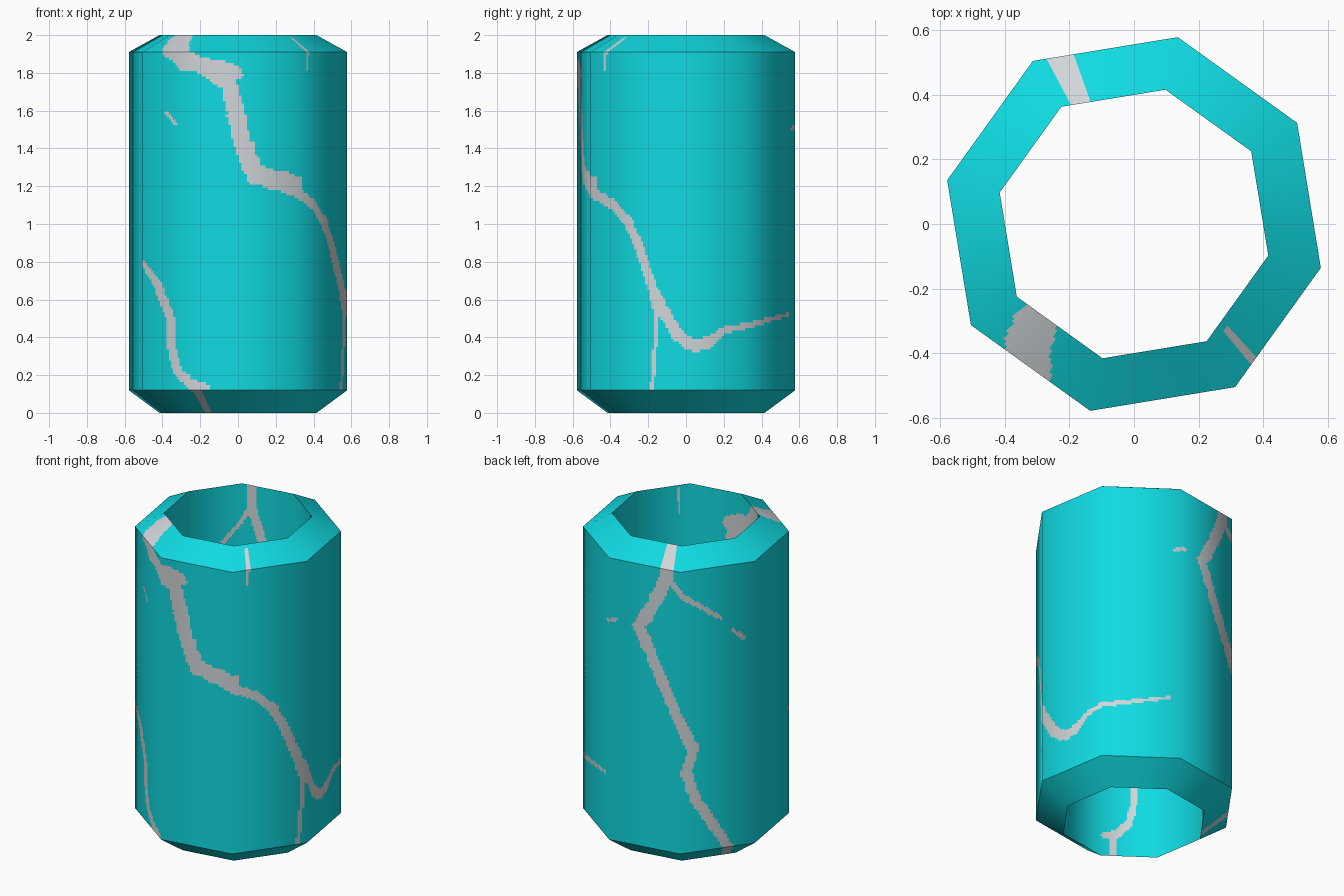
import bpy, bmesh, math
from mathutils import Vector, noise

if "Cube" in bpy.data.objects:
    bpy.data.objects.remove(bpy.data.objects["Cube"])

SIDES, SUB, STEP = 8, 32, 0.0143
R_OUT, R_IN = 0.594, 0.427
Z_LOW, Z_HIGH, TOP = 0.12, 1.91, 2.0
START = math.radians(-13.2)
SIDE = 2 * R_OUT * math.sin(math.pi / SIDES)


def material(name, rgb):
    m = bpy.data.materials.new(name)
    m.diffuse_color = (*rgb, 1)
    m.use_nodes = True
    m.node_tree.nodes["Principled BSDF"].inputs["Base Color"].default_value = m.diffuse_color
    return m


SEGMENTS = []


def vein(w0, w1, *points):
    """Path of (side number + fraction, height), half width going from w0 to w1."""
    n = len(points) - 1
    for i in range(n):
        SEGMENTS.append((points[i], points[i + 1],
                         w0 + (w1 - w0) * i / n, w0 + (w1 - w0) * (i + 1) / n))


# Front vein from the rim
vein(.062, .042, (5.25, 2), (5.6, 1.865), (6.27, 1.8))
vein(.038, .055, (5.96, 1.8), (6.2, 1.74), (6.34, 1.45), (6.5, 1.26), (6.97, 1.21))
# Right side vein, its thin tail and its branch
vein(.026, .033, (6.97, 1.17), (7.34, 1.1), (7.55, 1), (7.69, .88),
     (7.9, .65), (8.19, .42), (8.37, .36), (8.57, .37))
vein(.024, .01, (8.57, .37), (8.75, .44), (9.85, .52))
vein(.018, .012, (7.88, .63), (7.95, .5), (7.88, .13))
# Front left vein
vein(.013, .027, (5, .8), (5.22, .67))
vein(.027, .03, (5.22, .67), (5.42, .48), (5.41, .35), (5.5, .22), (5.78, .12), (5.78, 0))
vein(.03, .016, (5.7, .15), (5.95, .135))
# Back vein and its branch
vein(.043, .03, (2.82, 2), (2.81, 1.86), (2.59, 1.645), (2.42, 1.52), (2.64, 1.3),
     (2.97, .975), (3.18, .765), (3.08, .63), (3.2, .46), (3.8, 0))
vein(.021, .013, (2.88, 1.83), (3.04, 1.75), (3.54, 1.585))
# Loose flecks
vein(.008, .016, (3.7, 1.5), (3.85, 1.44))
vein(.01, .012, (1.92, 1.5), (2.1, 1.53))
vein(.016, .009, (7.22, 1.97), (7.2, 1.82))
vein(.01, .014, (5.33, 1.59), (5.47, 1.53))


def in_vein(u, z):
    rough = None
    for (u0, z0), (u1, z1), w0, w1 in SEGMENTS:
        if not min(z0, z1) - .08 < z < max(z0, z1) + .08:
            continue
        for v in (u, u + SIDES):
            if not min(u0, u1) - .2 < v < max(u0, u1) + .2:
                continue
            dx, dz = (u1 - u0) * SIDE, z1 - z0
            px, pz = (v - u0) * SIDE, z - z0
            t = min(1, max(0, (px * dx + pz * dz) / (dx * dx + dz * dz)))
            if rough is None:
                rough = 1 + .25 * noise.noise(Vector((u * 10, z * 22, 0)))
            if math.hypot(px - t * dx, pz - t * dz) < (w0 + (w1 - w0) * t) * rough:
                return True
    return False


# Closed section of the tube: outer wall, top chamfer, inner wall, bottom chamfer
corners = [(R_OUT, Z_LOW), (R_OUT, Z_HIGH), (R_IN, TOP), (R_IN, 0)]
profile, zone = [], []
for k, (r0, z0) in enumerate(corners):
    r1, z1 = corners[(k + 1) % 4]
    n = round(math.hypot(r1 - r0, z1 - z0) / STEP)
    for i in range(n):
        profile.append((r0 + (r1 - r0) * i / n, z0 + (z1 - z0) * i / n))
        zone.append(k)

# Unit octagon outline, each side split into small steps
outline = []
for s in range(SIDES):
    a, b = (Vector((math.cos(START + k * math.tau / SIDES),
                    math.sin(START + k * math.tau / SIDES))) for k in (s, s + 1))
    outline += [a.lerp(b, i / SUB) for i in range(SUB)]
COLS, ROWS = len(outline), len(profile)

bm = bmesh.new()
grid = [[bm.verts.new((p.x * r, p.y * r, z)) for p in outline] for r, z in profile]
face_zone = []
for j in range(ROWS):
    j2 = (j + 1) % ROWS
    z = (profile[j][1] + (profile[j2][1])) / 2
    for i in range(COLS):
        i2 = (i + 1) % COLS
        f = bm.faces.new((grid[j][i], grid[j][i2], grid[j2][i2], grid[j2][i]))
        f.smooth = True
        f.material_index = int(in_vein((i + .5) / SUB, z))
        face_zone.append(zone[j])

mesh = bpy.data.meshes.new("veined_tube")
bm.to_mesh(mesh)
bm.free()
mesh.materials.append(material("turquoise", (.005, .70, .75)))
mesh.materials.append(material("pale grey", (.64, .67, .69)))

# Smooth shading around the tube, sharp between walls and chamfers
run = (R_OUT - R_IN) * math.cos(math.pi / SIDES)
slopes = [(1, 0), (TOP - Z_HIGH, run), (-1, 0), (Z_LOW, -run)]
normals = [None] * len(mesh.loops)
for poly in mesh.polygons:
    side, up = slopes[face_zone[poly.index]]
    for li in poly.loop_indices:
        co = mesh.vertices[mesh.loops[li].vertex_index].co
        d = Vector((co.x, co.y, 0)).normalized() * side
        normals[li] = Vector((d.x, d.y, up)).normalized()
mesh.normals_split_custom_set(normals)

tube = bpy.data.objects.new("veined_tube", mesh)
bpy.context.collection.objects.link(tube)
